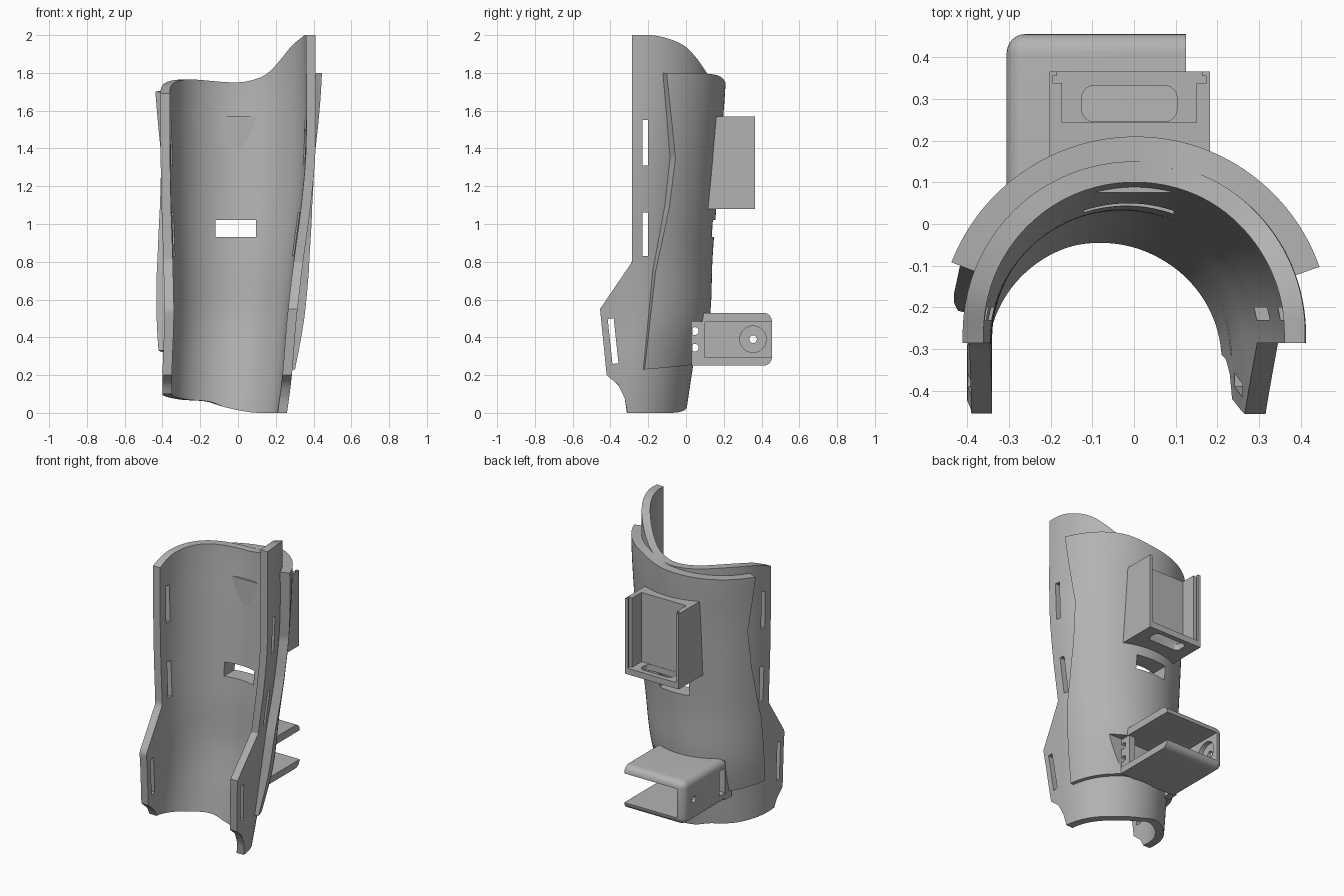
import bpy, bmesh, math
from mathutils import Matrix, Vector

if "Cube" in bpy.data.objects:
    bpy.data.objects.remove(bpy.data.objects["Cube"])

grey = bpy.data.materials.new("plain_grey")
grey.use_nodes = True
GREY = (0.45, 0.45, 0.45, 1)
grey.diffuse_color = GREY
grey.node_tree.nodes["Principled BSDF"].inputs["Base Color"].default_value = GREY


def interp(table, t, smooth=True):
    """Value of a (position, value) table, eased by a cubic or straight."""
    if t <= table[0][0]:
        return table[0][1]
    for i in range(len(table) - 1):
        (a, va), (b, vb) = table[i], table[i + 1]
        if t <= b:
            f = (t - a) / (b - a)
            if not smooth:
                return va + (vb - va) * f
            p, n = table[max(i - 1, 0)], table[min(i + 2, len(table) - 1)]
            ma = (vb - p[1]) / (b - p[0]) * (b - a)
            mb = (n[1] - va) / (n[0] - a) * (b - a)
            g, h = f * f, f * f * f
            return (va * (2*h - 3*g + 1) + ma * (h - 2*g + f)
                    + vb * (3*g - 2*h) + mb * (h - g))
    return table[-1][1]


# Leg surface by height: right and left side, and back
SIDE_R = [(0, -.40), (.2, -.40), (.5, -.39), (.8, -.395), (1.1, -.405), (1.4, -.41), (2, -.41)]
SIDE_L = [(0, .26), (.2, .285), (.5, .31), (.8, .345), (1.1, .385), (1.4, .41), (2, .41)]
BACK = [(0, 0), (.2, .03), (.5, .075), (.8, .085), (1.1, .105), (1.4, .125), (1.75, .15), (2, .15)]
# Front limit, top rim and bottom rim of each layer
LINER_FRONT = [(0, -.31), (.08, -.325), (.15, -.36), (.2, -.42), (.55, -.455), (.8, -.285), (2, -.285)]
LINER_TOP = [(-1, 1.69), (-.8, 1.74), (-.5, 1.765), (0, 1.75), (.2, 1.775), (.3, 1.81),
             (.43, 1.88), (.55, 1.94), (.7, 1.98), (.85, 2), (1, 2)]
LINER_BOTTOM = [(-1, .1), (-.5, .07), (-.2, .06), (0, .03), (.3, .005), (.5, 0), (1, 0)]
COVER_FRONT = [(.23, -.225), (.75, -.175), (1.1, -.105), (1.35, -.075), (1.8, -.12)]
COVER_TOP = [(-1, 1.7), (0, 1.745), (.4, 1.79), (1, 1.8)]
COVER_BOTTOM = [(-1, .33), (0, .27), (1, .23)]
COVER_THICK = [(.23, .025), (.5, .05), (.9, .055), (1.8, .06)]


def surface(s, z, front, offset):
    """Point on a U-shaped section: half circle with straight legs."""
    l, r = interp(SIDE_R, z), interp(SIDE_L, z)
    rad, cx = (r - l) / 2, (r + l) / 2
    cy = interp(BACK, z) - rad
    quarter = rad * math.pi / 2
    d = abs(s) * (quarter + cy - front)
    ang = min(d, quarter) / rad
    x = (rad + offset) * math.sin(ang) * (1 if s >= 0 else -1)
    return Vector((cx + x, cy + (rad + offset) * math.cos(ang) - max(0, d - quarter), z))


def finish(bm, name):
    bmesh.ops.recalc_face_normals(bm, faces=bm.faces)
    me = bpy.data.meshes.new(name)
    bm.to_mesh(me)
    bm.free()
    ob = bpy.data.objects.new(name, me)
    bpy.context.scene.collection.objects.link(ob)
    me.materials.append(grey)
    return ob


def layer(name, front, top, bottom, outer, inner, cols=80, rows=80):
    bm = bmesh.new()
    skins = []
    for off in (outer, inner):
        grid = []
        for j in range(cols + 1):
            s = 2 * j / cols - 1
            z0, z1 = interp(bottom, s), interp(top, s)
            col = []
            for k in range(rows + 1):
                z = z0 + (z1 - z0) * k / rows
                col.append(bm.verts.new(surface(s, z, interp(front, z, False), off(z))))
            grid.append(col)
        for j in range(cols):
            for k in range(rows):
                bm.faces.new((grid[j][k], grid[j+1][k], grid[j+1][k+1], grid[j][k+1]))
        skins.append(grid)
    a, b = skins
    for k in range(rows):
        for j in (0, cols):
            bm.faces.new((a[j][k], a[j][k+1], b[j][k+1], b[j][k]))
    for j in range(cols):
        for k in (0, rows):
            bm.faces.new((a[j][k], a[j+1][k], b[j+1][k], b[j][k]))
    return finish(bm, name)


def box(name, x, y, z, tilt=0, bevel=0, pick=None):
    """Box from ranges; bevels the edges whose two faces both satisfy pick."""
    bm = bmesh.new()
    size = Vector((x[1] - x[0], y[1] - y[0], z[1] - z[0]))
    bmesh.ops.create_cube(bm, size=1, matrix=Matrix.Diagonal((*size, 1)))
    if bevel:
        bm.normal_update()
        edges = [e for e in bm.edges if all(pick(f.normal) for f in e.link_faces)]
        bmesh.ops.bevel(bm, geom=edges, offset=bevel, segments=6, profile=.5, affect='EDGES')
    mid = Vector((x[0] + x[1], y[0] + y[1], z[0] + z[1])) / 2
    bm.transform(Matrix.Translation(mid) @ Matrix.Rotation(tilt, 4, 'X'))
    return finish(bm, name)


def rod(x, y, z, r):
    """Cylinder along x, used as a drill."""
    bm = bmesh.new()
    mat = Matrix.Translation(((x[0] + x[1]) / 2, y, z)) @ Matrix.Rotation(math.pi / 2, 4, 'Y')
    bmesh.ops.create_cone(bm, cap_ends=True, segments=32, radius1=r, radius2=r,
                          depth=x[1] - x[0], matrix=mat)
    return finish(bm, "drill")


def cut(ob, *cutters):
    for c in cutters:
        c.hide_render = True
        m = ob.modifiers.new("cut", 'BOOLEAN')
        m.operation, m.solver, m.object = 'DIFFERENCE', 'EXACT', c
        with bpy.context.temp_override(object=ob, active_object=ob, selected_objects=[ob]):
            bpy.ops.object.modifier_apply(modifier=m.name)
        bpy.data.objects.remove(c)


# Shell layers
liner = layer("inner_shell", LINER_FRONT, LINER_TOP, LINER_BOTTOM, lambda z: 0, lambda z: -.05)
cover = layer("outer_shell", COVER_FRONT, COVER_TOP, COVER_BOTTOM,
              lambda z: interp(COVER_THICK, z), lambda z: -.008)

# Strap slots, back window and recess for the bracket
ACROSS = (-.6, .6)
cut(liner,
    box("slot", ACROSS, (-.23, -.2), (1.31, 1.55)),
    box("slot", ACROSS, (-.23, -.2), (.83, 1.06)),
    box("slot", ACROSS, (-.402, -.37), (.26, .5), tilt=.105))
for ob in (liner, cover):
    cut(ob, box("window", (-.12, .095), (-.02, .4), (.93, 1.02)),
        box("recess", (-.4, .3), (.03, .5), (.29, .485)))

# Open tray on the back with lid grooves and a slot in its floor
tray = box("tray", (-.203, .182), (.075, .365), (1.08, 1.57))
cut(tray,
    box("cavity", (-.172, .15), (.243, .5), (1.12, 1.7)),
    box("groove", (-.195, .174), (.338, .354), (1.12, 1.7)),
    box("mouth", (-.184, .163), (.338, .5), (1.12, 1.7)),
    box("floor_slot", (-.125, .103), (.245, .332), (1, 1.2), bevel=.03,
        pick=lambda n: abs(n.z) < .5))

# Rounded bracket, open to the back and the left
bracket = box("bracket", (-.305, .125), (.03, .455), (.25, .53), bevel=.045,
              pick=lambda n: n.x < .5 and n.y > -.5)
cut(bracket,
    box("opening", (-.255, .3), (-.1, .6), (.293, .482)),
    rod((-.285, -.2), .355, .39, .07),
    rod((-.4, -.2), .355, .39, .02),
    box("side_window", (-.4, -.2), (.035, .09), (.31, .47)))
root = box("bracket_root", (-.3, -.255), (-.04, .034), (.26, .52))
flange = box("screw_flange", (.075, .12), (.0, .1), (.285, .49))
cut(flange, *[rod((0, .3), .046, z, .021) for z in (.345, .433)])

# Smooth curved faces, keep edges sharp
for ob in (liner, cover, tray, bracket, root, flange):
    bpy.ops.object.select_all(action='DESELECT')
    ob.select_set(True)
    bpy.context.view_layer.objects.active = ob
    bpy.ops.object.shade_smooth_by_angle(angle=math.radians(30))
